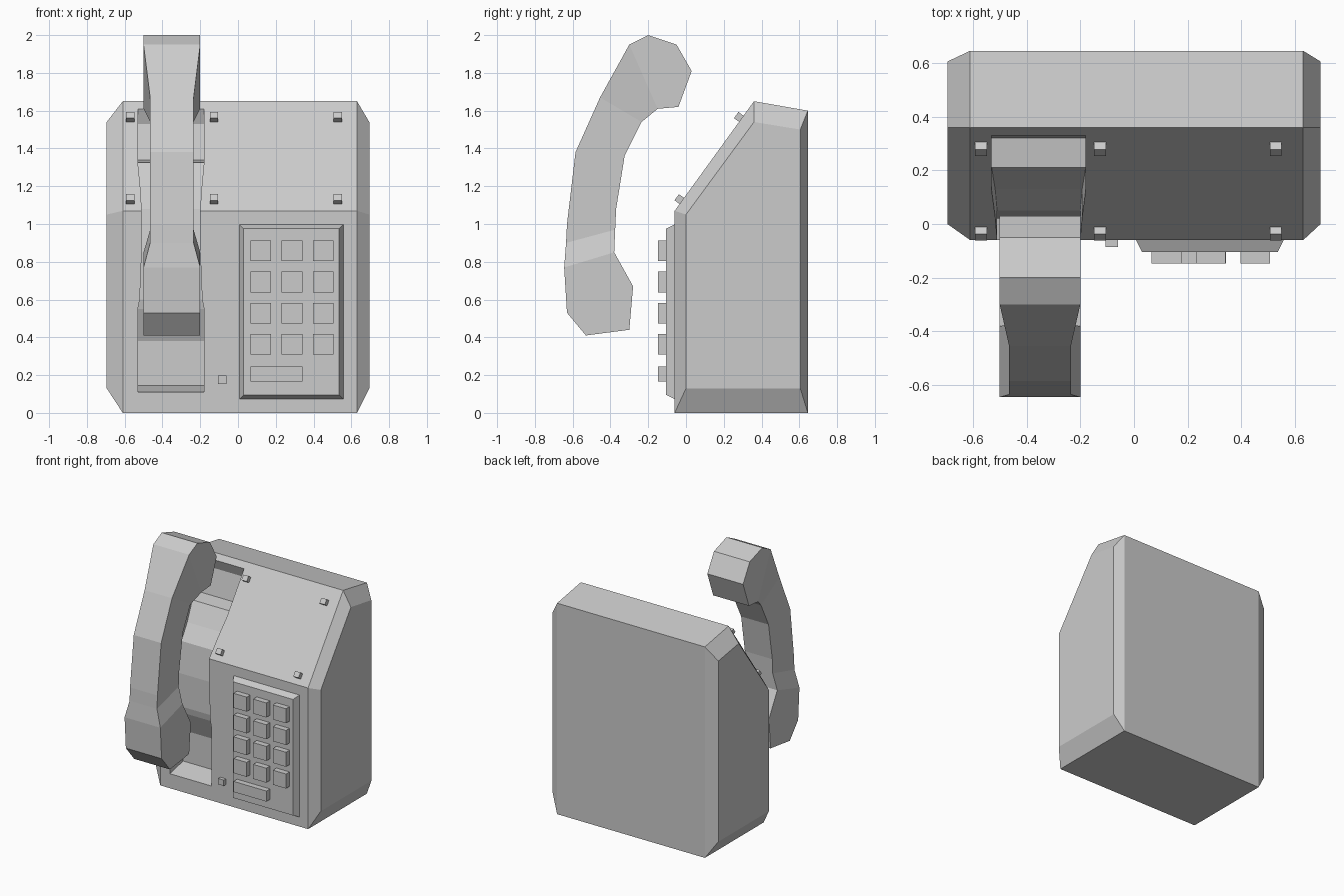
import bpy, bmesh, math
from mathutils import Matrix

if "Cube" in bpy.data.objects:
    bpy.data.objects.remove(bpy.data.objects["Cube"])


def loft(name, rings):
    """Skin a list of equal-length point rings and cap both ends."""
    bm = bmesh.new()
    rows = [[bm.verts.new(p) for p in r] for r in rings]
    n = len(rows[0])
    for a, b in zip(rows, rows[1:]):
        for i in range(n):
            j = (i + 1) % n
            bm.faces.new((a[i], a[j], b[j], b[i]))
    bm.faces.new(rows[0])
    bm.faces.new(rows[-1])
    bmesh.ops.remove_doubles(bm, verts=bm.verts, dist=1e-5)
    bmesh.ops.recalc_face_normals(bm, faces=bm.faces)
    me = bpy.data.meshes.new(name)
    bm.to_mesh(me)
    bm.free()
    ob = bpy.data.objects.new(name, me)
    bpy.context.collection.objects.link(ob)
    return ob


def strip(name, cx, rows):
    """Loft rows of (outer y, outer z, inner y, inner z, half width)."""
    return loft(name, [[(cx - w, yo, zo), (cx + w, yo, zo),
                        (cx + w, yi, zi), (cx - w, yi, zi)]
                       for yo, zo, yi, zi, w in rows])


def box(name, x0, x1, y0, y1, z0, z1, inset=0.0):
    """Box whose front (y0) face may be inset."""
    def rect(y, d):
        return [(x0 + d, y, z0 + d), (x1 - d, y, z0 + d),
                (x1 - d, y, z1 - d), (x0 + d, y, z1 - d)]
    return loft(name, [rect(y0, inset), rect(y1, 0)])


# Body: large profile between two smaller side profiles
main = [(-.06, 0), (-.06, 1.07), (.36, 1.65), (.645, 1.60), (.645, 0)]
side = [(0, .13), (0, 1.05), (.36, 1.54), (.605, 1.50), (.605, .13)]
body = loft("body", [[(x, y, z) for y, z in prof] for x, prof in
                     ((-.695, side), (-.61, main), (.63, main), (.695, side))])

# Handset cradle carved into the front: (depth y, z, half width)
cradle = [(-.06, .11, .175), (.10, .145, .175), (.10, .38, .175),
          (.03, .55, .175), (.02, .60, .165), (.02, .85, .155),
          (.05, 1.08, .155), (.13, 1.19, .162), (.21, 1.325, .175),
          (.32, 1.34, .175), (.36, 1.53, .175), (.33, 1.61, .175)]
cutter = strip("cradle_cutter", -.355, [(-.7, z, y, z, w) for y, z, w in cradle])
cutter.hide_render = True
mod = body.modifiers.new("cradle", 'BOOLEAN')
mod.operation = 'DIFFERENCE'
mod.solver = 'EXACT'
mod.object = cutter
bpy.context.view_layer.objects.active = body
bpy.ops.object.modifier_apply(modifier=mod.name)
bpy.data.objects.remove(cutter)

# Handset
strip("handset", -.35, [
    (-.20, 2.0, -.05, 1.95, .15),
    (-.30, 1.95, .03, 1.81, .15),
    (-.30, 1.95, -.04, 1.62, .15),
    (-.30, 1.95, -.15, 1.61, .15),
    (-.455, 1.67, -.235, 1.54, .115),
    (-.585, 1.38, -.325, 1.36, .115),
    (-.63, 1.0, -.37, 1.08, .115),
    (-.635, .90, -.375, .97, .115),
    (-.645, .77, -.38, .85, .15),
    (-.63, .53, -.28, .67, .15),
    (-.53, .41, -.30, .44, .15)])

# Keypad plate, keys and wide key
box("keypad_plate", .005, .56, -.105, -.055, .07, 1.0, .025)
for r in range(4):
    for c in range(3):
        x, z = .066 + c * .165, .803 - r * .165
        box(f"key_{r}_{c}", x, x + .11, -.148, -.10, z, z + .11)
box("wide_key", .066, .342, -.148, -.10, .165, .245)

# Small button beside the cradle
box("small_button", -.106, -.06, -.086, -.055, .153, .197)

# Bolts on the sloped panel, tilted to its angle
tilt = math.atan2(.42, .58)
for x in (-.57, -.127, .528):
    for y, z in ((.282, 1.565), (-.033, 1.13)):
        b = box("panel_bolt", -.022, .022, -.02, .025, -.02, .02)
        b.data.transform(Matrix.Translation((x, y, z)) @ Matrix.Rotation(-tilt, 4, 'X'))
